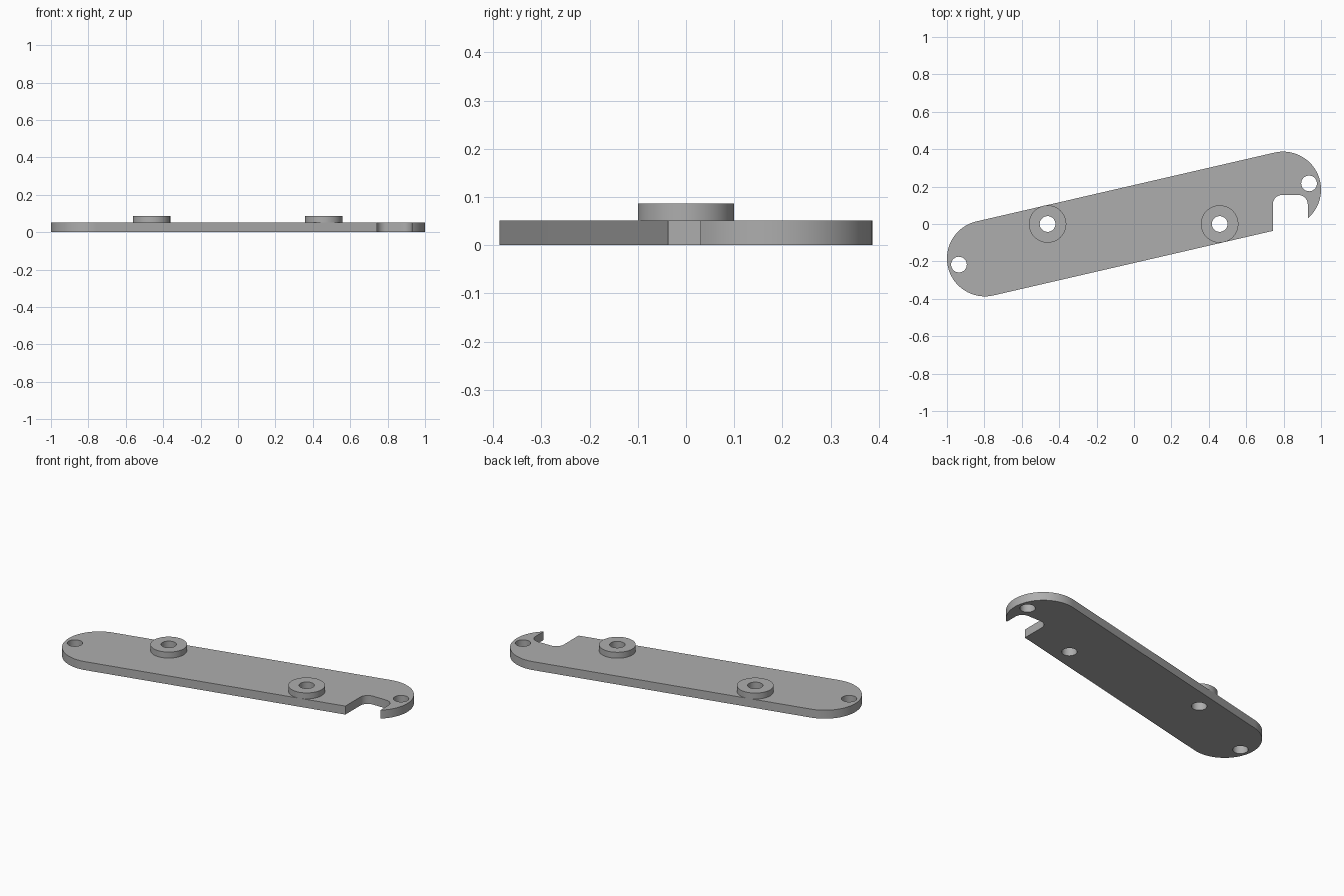
import bpy
import bmesh
from math import sin, cos, pi, atan2, asin, acos

if "Cube" in bpy.data.objects:
    bpy.data.objects.remove(bpy.data.objects["Cube"], do_unlink=True)

# Single grey metal colour
GREY = (0.42, 0.42, 0.42, 1.0)
metal = bpy.data.materials.new("grey metal")
metal.use_nodes = True
metal.diffuse_color = GREY
metal.node_tree.nodes["Principled BSDF"].inputs["Base Color"].default_value = GREY

PLATE_TOP, BOSS_TOP = 0.051, 0.087
END_X, END_Y, END_R = 0.797, 0.184, 0.203
HOLE_R, BOSS_R = 0.042, 0.1
BOSSES = {"left": 0.458, "right": -0.462}


def arc(cx, cy, r, start, end, steps):
    """Points along an arc from one angle to another."""
    angles = [start + (end - start) * i / steps for i in range(steps + 1)]
    return [(cx + r * cos(a), cy + r * sin(a)) for a in angles]


def circle(cx, cy, r, steps=48):
    return arc(cx, cy, r, 0, 2 * pi, steps)[:-1]


def slab(name, loops, bottom, top):
    """Extrude an outline with holes between two heights."""
    curve = bpy.data.curves.new(name, "CURVE")
    curve.dimensions = "2D"
    curve.fill_mode = "BOTH"
    curve.extrude = (top - bottom) / 2
    for loop in loops:
        spline = curve.splines.new("POLY")
        spline.points.add(len(loop) - 1)
        for point, (x, y) in zip(spline.points, loop):
            point.co = (x, y, 0, 1)
        spline.use_cyclic_u = True
    helper = bpy.data.objects.new(name + " outline", curve)
    bpy.context.collection.objects.link(helper)
    graph = bpy.context.evaluated_depsgraph_get()
    mesh = bpy.data.meshes.new_from_object(helper.evaluated_get(graph))
    bpy.data.objects.remove(helper, do_unlink=True)

    bm = bmesh.new()
    bm.from_mesh(mesh)
    bmesh.ops.remove_doubles(bm, verts=bm.verts, dist=0.0001)
    bmesh.ops.translate(bm, verts=bm.verts, vec=(0, 0, (bottom + top) / 2))
    bmesh.ops.recalc_face_normals(bm, faces=bm.faces)
    bm.to_mesh(mesh)
    bm.free()
    mesh.materials.clear()
    mesh.materials.append(metal)

    obj = bpy.data.objects.new(name, mesh)
    bpy.context.collection.objects.link(obj)
    bpy.ops.object.select_all(action="DESELECT")
    obj.select_set(True)
    bpy.context.view_layer.objects.active = obj
    bpy.ops.object.shade_smooth_by_angle(angle=pi / 6)
    return obj


# Plate outline: slanted bar with round ends and a hook notch
tilt = atan2(END_Y, END_X)
slot_left, slot_right, slot_top, fillet = 0.742, 0.929, 0.155, 0.05
edge_y = slot_left * END_Y / END_X - END_R / cos(tilt)
tip_angle = -acos((slot_right - END_X) / END_R)

outline = arc(END_X, END_Y, END_R, tip_angle, tilt + pi / 2, 40)
outline += arc(-END_X, -END_Y, END_R, tilt + pi / 2, tilt + 3 * pi / 2, 48)
outline += [(slot_left, edge_y)]
outline += arc(slot_left + fillet, slot_top - fillet, fillet, pi, pi / 2, 12)
outline += arc(slot_right - fillet, slot_top - fillet, fillet, pi / 2, 0, 12)

# Through holes at the ends and under the bosses
holes = [circle(s * 0.936, s * 0.217, HOLE_R) for s in (1, -1)]
holes += [circle(x, 0, HOLE_R) for x in BOSSES.values()]
slab("link_plate", [outline] + holes, 0, PLATE_TOP)

# Raised ring bosses
for side, x in BOSSES.items():
    rings = [circle(x, 0, BOSS_R, 64), circle(x, 0, HOLE_R)]
    slab(side + "_boss", rings, PLATE_TOP, BOSS_TOP)
